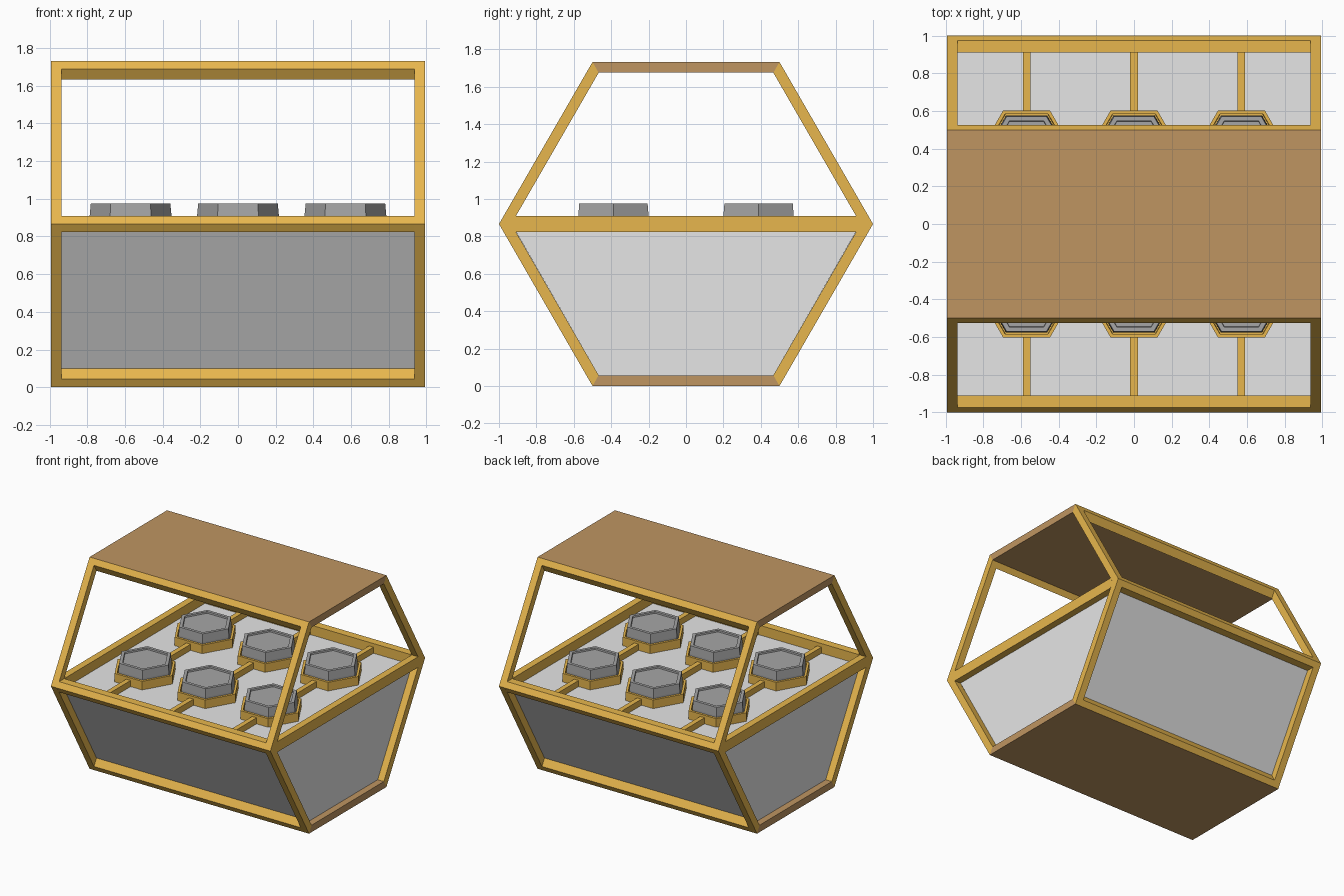
import bpy, bmesh, math

if "Cube" in bpy.data.objects:
    bpy.data.objects.remove(bpy.data.objects["Cube"])


def material(name, rgb):
    m = bpy.data.materials.new(name)
    m.diffuse_color = (*rgb, 1)
    m.use_nodes = True
    m.node_tree.nodes["Principled BSDF"].inputs["Base Color"].default_value = m.diffuse_color
    return m


GOLD = material("gold frame", (0.80, 0.47, 0.075))
BROWN = material("brown board", (0.52, 0.30, 0.12))
LIGHT = material("light grey panel", (0.79, 0.79, 0.79))
GREY = material("mid grey cap", (0.38, 0.38, 0.38))


def finish(name, bm, mat):
    bmesh.ops.recalc_face_normals(bm, faces=bm.faces[:])
    me = bpy.data.meshes.new(name)
    bm.to_mesh(me)
    bm.free()
    me.materials.append(mat)
    ob = bpy.data.objects.new(name, me)
    bpy.context.collection.objects.link(ob)
    return ob


def prism(name, pts, x0, x1, mat):
    """Extrude a (y, z) profile along x."""
    bm = bmesh.new()
    f = bm.faces.new([bm.verts.new((x0, y, z)) for y, z in pts])
    r = bmesh.ops.extrude_face_region(bm, geom=[f])
    vs = [v for v in r["geom"] if isinstance(v, bmesh.types.BMVert)]
    bmesh.ops.translate(bm, verts=vs, vec=(x1 - x0, 0, 0))
    # closing face at the start if the extrusion removed it
    bmesh.ops.holes_fill(bm, edges=[e for e in bm.edges if e.is_boundary], sides=0)
    return finish(name, bm, mat)


def hex_stack(name, cx, cy, rings, mat):
    """Loft hexagons given as (radius, z), closed at the first and last ring."""
    bm = bmesh.new()
    loops = [[bm.verts.new((cx + r * math.cos(math.pi / 3 * i),
                            cy + r * math.sin(math.pi / 3 * i), z))
              for i in range(6)] for r, z in rings]
    for a, b in zip(loops, loops[1:]):
        for i in range(6):
            j = (i + 1) % 6
            bm.faces.new((a[i], a[j], b[j], b[i]))
    bm.faces.new(loops[0])
    bm.faces.new(loops[-1])
    return finish(name, bm, mat)


R, RI, MID, W = 1.0, 0.934, 0.866, 0.05
XO, XI = 0.993, 0.936
DECK = 0.83


def pt(r, up, side, t=0.0):
    """Point on a hexagon of radius r, at distance t down the slope from the board corner."""
    return (side * (r / 2 + t * 0.5), MID + up * (r - t) * 0.866)


# top and bottom boards with mitred edges
for up, label in ((1, "top"), (-1, "bottom")):
    prism(label + "_board", [pt(R, up, -1), pt(R, up, 1), pt(RI, up, 1), pt(RI, up, -1)],
          -XO, XO, BROWN)

for side, sname in ((-1, "front"), (1, "back")):
    # long beams along the boards and sloping end posts
    for up, label in ((1, "upper"), (-1, "lower")):
        prism(f"{sname}_{label}_beam",
              [pt(R, up, side), pt(R, up, side, W), pt(RI, up, side, W), pt(RI, up, side)],
              -XI, XI, GOLD)
        for ex, ename in ((-1, "left"), (1, "right")):
            prism(f"{sname}_{label}_{ename}_post",
                  [pt(R, up, side), (side * R, MID), (side * RI, MID), pt(RI, up, side)],
                  ex * XI, ex * XO, GOLD)
    # middle beam
    prism(sname + "_middle_beam",
          [(side * R, MID), (side * 0.975, 0.909), (side * 0.909, 0.909),
           (side * 0.909, 0.823), (side * 0.975, 0.823)], -XI, XI, GOLD)

# end crossbars
for ex, ename in ((-1, "left"), (1, "right")):
    prism(ename + "_crossbar", [(-0.909, 0.823), (0.909, 0.823), (RI, MID),
                                (0.909, 0.909), (-0.909, 0.909), (-RI, MID)],
          ex * XI, ex * XO, GOLD)

# grey lower body: sloping panels, end panels and deck in one solid
prism("lower_body", [(-0.467, 0.057), (0.467, 0.057), (0.912, DECK), (-0.912, DECK)],
      -XI - 0.001, XI + 0.001, LIGHT)

# hexagonal sockets with caps, joined by rods
for i, x in enumerate((-0.57, 0, 0.57)):
    for k, (y0, y1) in enumerate(((-0.91, -0.6), (-0.18, 0.18), (0.6, 0.91))):
        prism(f"rod_{i}_{k}", [(y0, DECK), (y1, DECK), (y1, 0.88), (y0, 0.88)],
              x - 0.02, x + 0.02, GOLD)
    for k, y in enumerate((-0.388, 0.388)):
        hex_stack(f"socket_{i}_{k}", x, y,
                  [(0.248, DECK), (0.248, 0.9), (0.227, 0.9), (0.225, 0.85)], GOLD)
        hex_stack(f"cap_{i}_{k}", x, y,
                  [(0.218, 0.84), (0.217, 0.91), (0.211, 0.975), (0.183, 0.975), (0.181, 0.962)],
                  GREY)
